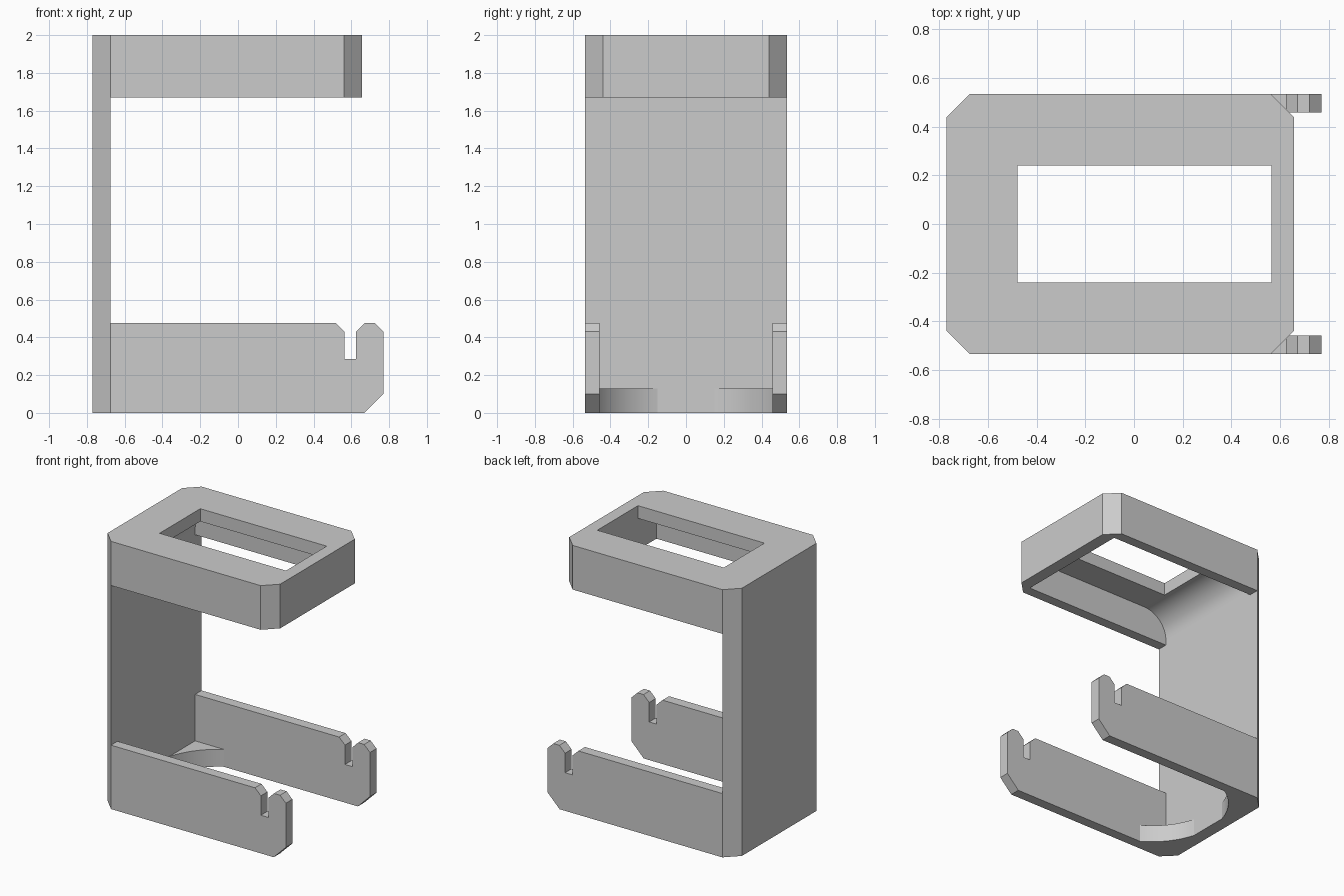
import bpy, bmesh
from math import sin, cos, pi, radians, sqrt, asin
from mathutils import Vector

if "Cube" in bpy.data.objects:
    bpy.data.objects.remove(bpy.data.objects["Cube"])

grey = bpy.data.materials.new("plain_grey")
grey.use_nodes = True
grey.diffuse_color = (0.6, 0.6, 0.6, 1)
grey.node_tree.nodes["Principled BSDF"].inputs["Base Color"].default_value = (0.6, 0.6, 0.6, 1)

# Shared dimensions
BACK, INNER = -0.77, -0.675          # rear and inner face of the back plate
HALF, WALL_IN = 0.535, 0.458         # half width, inner face of side walls
CH = 0.095                           # chamfer and plate thickness
TRAY_END, TRAY_LOW = 0.657, 1.67


def prism(name, profile, low, high, axis):
    """Extrude a 2D profile along z (x, y profile) or along y (x, z profile)."""
    def place(p, h):
        return Vector((p[0], p[1], h)) if axis == "z" else Vector((p[0], h, p[1]))
    bm = bmesh.new()
    face = bm.faces.new([bm.verts.new(place(p, low)) for p in profile])
    top = bmesh.ops.extrude_face_region(bm, geom=[face])
    shift = place((0, 0), high - low)
    bmesh.ops.translate(bm, vec=shift, verts=[v for v in top["geom"] if isinstance(v, bmesh.types.BMVert)])
    bmesh.ops.recalc_face_normals(bm, faces=bm.faces)
    mesh = bpy.data.meshes.new(name)
    bm.to_mesh(mesh)
    bm.free()
    mesh.materials.append(grey)
    obj = bpy.data.objects.new(name, mesh)
    bpy.context.collection.objects.link(obj)
    return obj


def activate(obj):
    bpy.ops.object.select_all(action="DESELECT")
    obj.select_set(True)
    bpy.context.view_layer.objects.active = obj


def smooth(obj):
    activate(obj)
    bpy.ops.object.shade_smooth_by_angle(angle=radians(30))


def cut(obj, cutter):
    cutter.hide_render = True
    mod = obj.modifiers.new("cut", "BOOLEAN")
    mod.operation, mod.solver, mod.object = "DIFFERENCE", "EXACT", cutter
    activate(obj)
    bpy.ops.object.modifier_apply(modifier=mod.name)
    bpy.data.objects.remove(cutter)


# Back plate with chamfered rear corners
prism("back_plate", [(INNER, -HALF), (INNER, HALF), (BACK, HALF - CH), (BACK, -HALF + CH)], 0, 2, "z")

# Top tray, hollow underneath, with a cove against the back plate and a window
tray = prism("top_tray", [(INNER, -HALF), (TRAY_END - CH, -HALF), (TRAY_END, -HALF + CH),
                          (TRAY_END, HALF - CH), (TRAY_END - CH, HALF), (INNER, HALF)], TRAY_LOW, 2, "z")
roof, radius, inside = 2 - CH, 0.195, 0.565
cove = [(INNER + radius - radius * cos(a), roof - radius + radius * sin(a))
        for a in (i * pi / 32 for i in range(17))]
cavity = [(INNER - 0.02, 1.6), (INNER - 0.02, roof - radius)] + cove + [(inside, roof), (inside, 1.6)]
cut(tray, prism("cavity_cutter", cavity, -WALL_IN, WALL_IN, "y"))
left = INNER + radius
cut(tray, prism("window_cutter", [(left, -0.24), (inside, -0.24), (inside, 0.24), (left, 0.24)], 1.8, 2.1, "z"))
smooth(tray)

# Notched lower arms and the curved corner webs that brace them
arm = [(INNER, 0), (0.67, 0), (0.77, 0.1), (0.77, 0.43), (0.722, 0.477), (0.672, 0.477), (0.625, 0.43),
       (0.625, 0.285), (0.564, 0.285), (0.564, 0.43), (0.515, 0.477), (INNER, 0.477)]
start, end = asin(0.15 / HALF), asin(WALL_IN / HALF)
centre = INNER + sqrt(HALF ** 2 - 0.15 ** 2)
for side, s in (("right", -1), ("left", 1)):
    prism(side + "_arm", arm, s * WALL_IN, s * HALF, "y")
    curve = [(centre - HALF * cos(a), s * HALF * sin(a))
             for a in (start + (end - start) * i / 16 for i in range(17))]
    smooth(prism(side + "_corner_web", curve + [(INNER, s * WALL_IN)], 0, 0.13, "z"))
